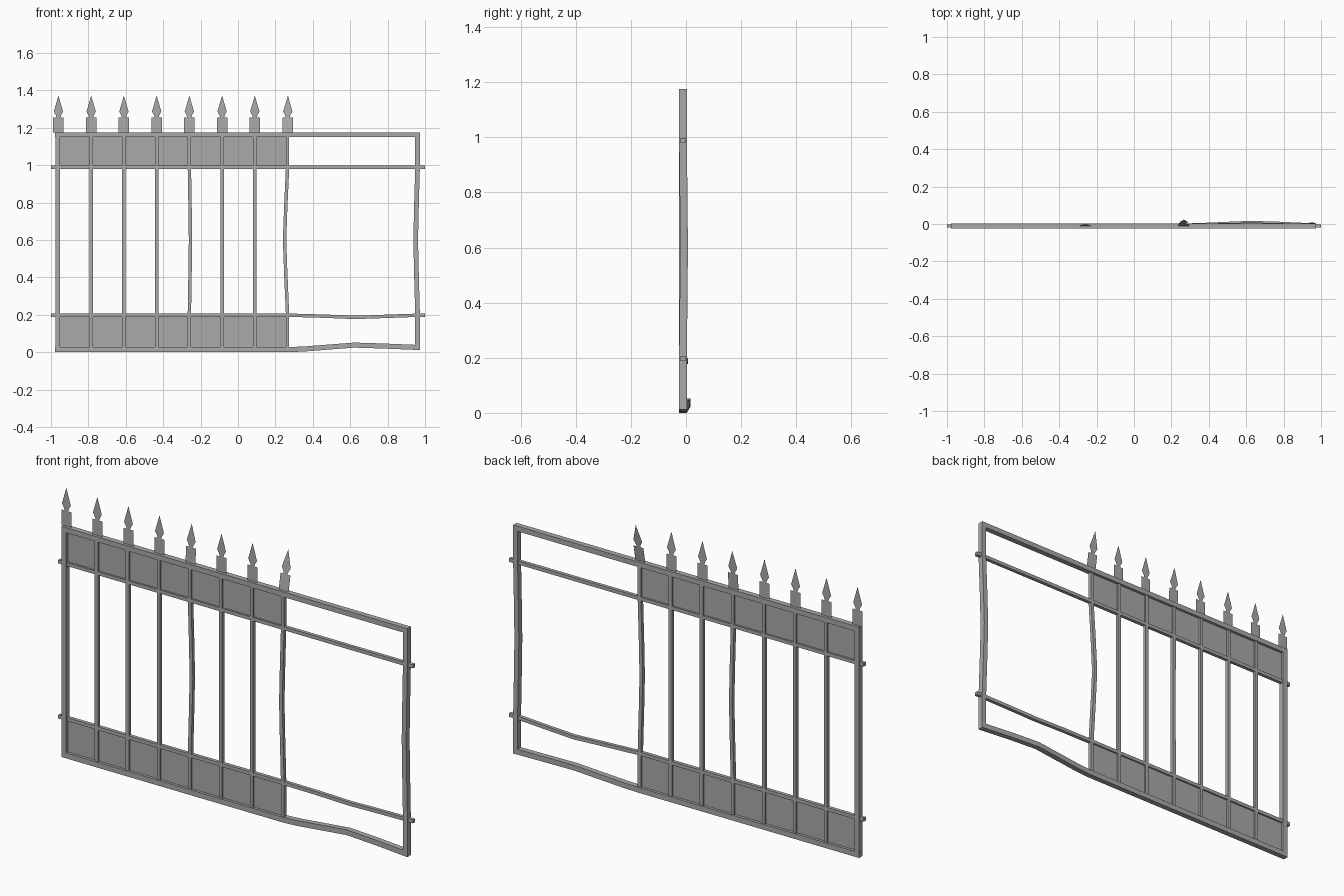
import bpy
import bmesh
from mathutils import Vector

cube = bpy.data.objects.get("Cube")
if cube:
    bpy.data.objects.remove(cube, do_unlink=True)

iron = bpy.data.materials.new("grey iron")
iron.use_nodes = True
iron.diffuse_color = (0.4, 0.4, 0.4, 1)
iron.node_tree.nodes["Principled BSDF"].inputs["Base Color"].default_value = (0.4, 0.4, 0.4, 1)

MID = -0.011                     # depth of the fence's middle plane
SPACING = 0.175
BAR_X = [-0.96 + SPACING * i for i in range(8)]


def finish(name, bm):
    mesh = bpy.data.meshes.new(name)
    bm.to_mesh(mesh)
    bm.free()
    mesh.materials.append(iron)
    obj = bpy.data.objects.new(name, mesh)
    bpy.context.collection.objects.link(obj)
    return obj


def bar(name, path, width, depth, upright):
    """Rectangular bar swept along (x, y, z) points."""
    bm = bmesh.new()
    side = Vector((width / 2, 0, 0)) if upright else Vector((0, 0, width / 2))
    back = Vector((0, depth / 2, 0))
    rings = []
    for p in map(Vector, path):
        rings.append([bm.verts.new(p + a * side + b * back)
                      for a, b in ((-1, -1), (1, -1), (1, 1), (-1, 1))])
    for r, s in zip(rings, rings[1:]):
        for i in range(4):
            j = (i + 1) % 4
            bm.faces.new((r[i], r[j], s[j], s[i]))
    bm.faces.new(rings[0])
    bm.faces.new(rings[-1])
    bmesh.ops.recalc_face_normals(bm, faces=bm.faces[:])
    return finish(name, bm)


def upright(name, x, low, high, width, depth, bend=(0, 0)):
    """Vertical bar, dented sideways and backwards around its middle."""
    shape = [(low, 0), (0.2, 0), (0.42, 0.6), (0.6, 1), (0.78, 0.6), (0.99, 0), (high, 0)]
    if bend == (0, 0):
        shape = [shape[0], shape[-1]]
    path = [(x + bend[0] * k, MID + bend[1] * k, z) for z, k in shape]
    return bar(name, path, width, depth, True)


# Outer frame
bar("top_frame", [(-0.978, MID, 1.163), (0.972, MID, 1.163)], 0.026, 0.028, False)
bar("bottom_frame", [(-0.978, MID, 0.014), (0.27, MID, 0.014), (0.35, MID + 0.002, 0.017),
                     (0.62, MID + 0.014, 0.038), (0.78, MID + 0.009, 0.033),
                     (0.972, MID, 0.025)], 0.027, 0.028, False)
upright("left_post", -0.964, 0.02, 1.155, 0.026, 0.028)
upright("right_post", 0.96, 0.013, 1.155, 0.025, 0.028, (-0.01, 0.004))

# Cross rails poking out at both ends
bar("upper_rail", [(-1, MID, 0.988), (1, MID, 0.988)], 0.018, 0.018, False)
bar("lower_rail", [(-1, MID, 0.198), (0.27, MID, 0.198), (0.45, MID + 0.006, 0.193),
                   (0.63, MID + 0.01, 0.186), (0.8, MID + 0.006, 0.192),
                   (0.97, MID, 0.198), (1, MID, 0.198)], 0.018, 0.018, False)

# Upright bars, two of them bent
bends = {4: (0.006, 0.006), 7: (-0.016, 0.008)}
for i, x in enumerate(BAR_X[1:], 1):
    upright(f"bar_{i}", x, 0.02, 1.155, 0.018, 0.018, bends.get(i, (0, 0)))

# Sheet panels above the upper rail and below the lower rail
for name, low, high in (("lower_panel", 0.02, 0.198), ("upper_panel", 0.988, 1.155)):
    bm = bmesh.new()
    bm.faces.new([bm.verts.new((x, MID, z)) for x, z in
                  ((BAR_X[0], low), (BAR_X[-1], low), (BAR_X[-1], high), (BAR_X[0], high))])
    finish(name, bm)

# Flat spear finials; the lean is backwards drift per unit of height
OUTLINE = [(0.028, 0), (0.028, 0.08), (0.01, 0.08), (0.015, 0.095), (0.025, 0.112), (0, 0.198)]
leans = {4: (0.05, 0), 7: (0.175, 0.01)}
for i, x in enumerate(BAR_X):
    lean, shift = leans.get(i, (0, 0))
    bm = bmesh.new()
    half = [(w, z) for w, z in OUTLINE]
    outline = half + [(-w, z) for w, z in reversed(half[:-1])]
    bm.faces.new([bm.verts.new((x + w + shift * z, MID + lean * z, 1.174 + z))
                  for w, z in outline])
    finish(f"finial_{i}", bm)
